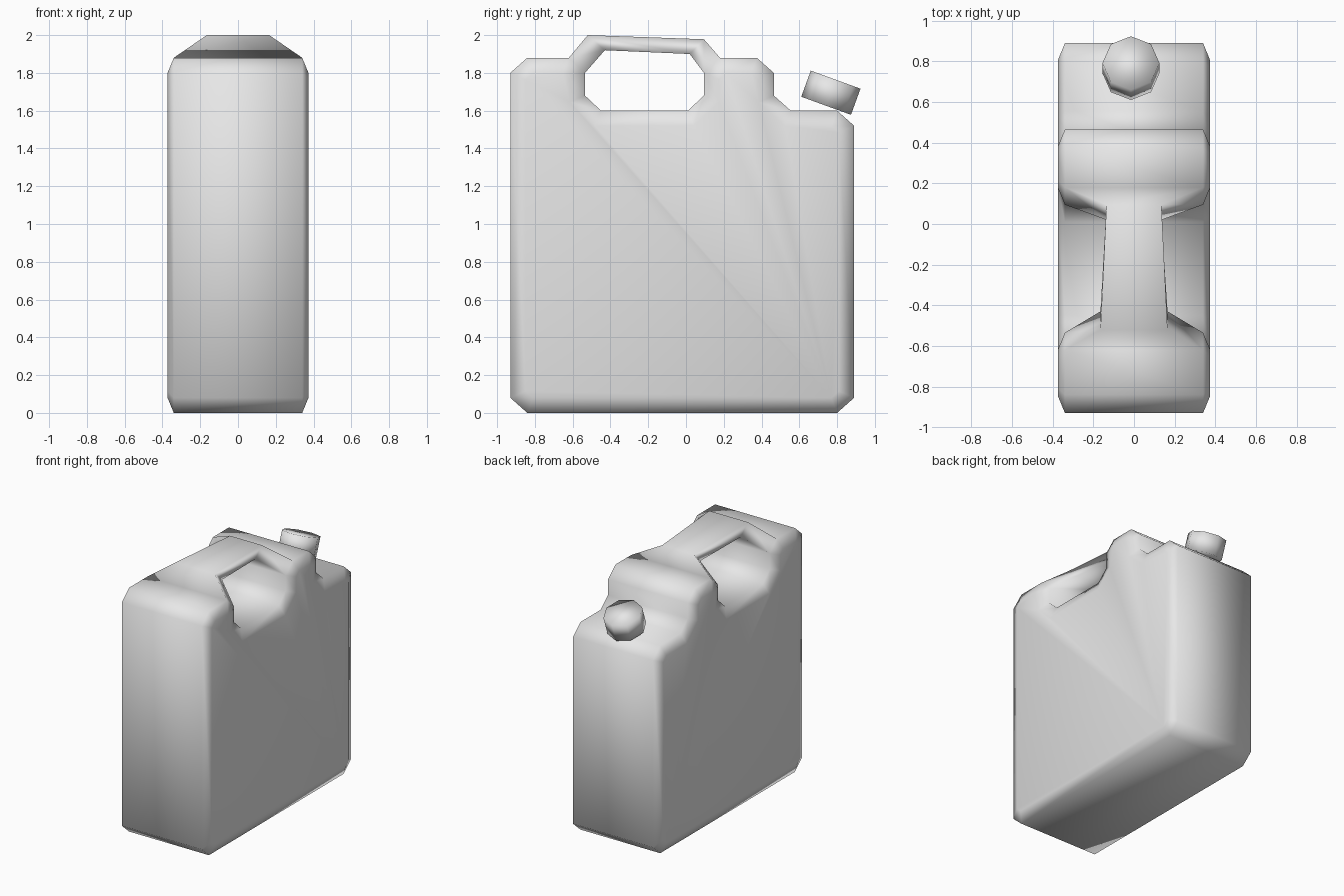
import bpy, bmesh, math
from mathutils import Vector

cube = bpy.data.objects.get("Cube")
if cube:
    bpy.data.objects.remove(cube, do_unlink=True)

grey = bpy.data.materials.new("light grey plastic")
grey.use_nodes = True
grey.diffuse_color = (0.8, 0.8, 0.8, 1)
grey.node_tree.nodes["Principled BSDF"].inputs["Base Color"].default_value = (0.8, 0.8, 0.8, 1)


def finish(name, bm):
    """Turn a bmesh into a smooth shaded object."""
    bmesh.ops.recalc_face_normals(bm, faces=bm.faces)
    mesh = bpy.data.meshes.new(name)
    bm.to_mesh(mesh)
    bm.free()
    mesh.materials.append(grey)
    mesh.shade_smooth()
    obj = bpy.data.objects.new(name, mesh)
    bpy.context.collection.objects.link(obj)
    return obj


def inset(points, d):
    """Mitred inset of a counter-clockwise outline."""
    result = []
    for i, p in enumerate(points):
        a = (p - points[i - 1]).normalized()
        b = (points[(i + 1) % len(points)] - p).normalized()
        na, nb = Vector((-a.y, a.x)), Vector((-b.y, b.x))
        result.append(p + (na + nb) * d / (1 + na.dot(nb)))
    return result


# Side outline of the can, with the grip slot and the cap step
outline = [Vector(p) for p in (
    (-0.84, 0), (0.80, 0), (0.89, 0.08), (0.89, 1.52), (0.80, 1.60),
    (0.555, 1.60), (0.465, 1.68), (0.465, 1.80), (0.375, 1.88),
    (0.18, 1.88), (0.095, 1.80), (0.095, 1.68), (0.01, 1.60),
    (-0.45, 1.60), (-0.535, 1.68), (-0.535, 1.80), (-0.62, 1.88),
    (-0.84, 1.88), (-0.93, 1.80), (-0.93, 0.08))]
n = len(outline)
back_root, front_root = 9, 15      # slot chamfers where the handle grows out

# Can body: four rings across the width, the outer two inset for the rounded rim
bm = bmesh.new()
small = inset(outline, 0.08)
rings = [[bm.verts.new((x, p.x, p.y)) for p in ring] for x, ring in
         ((-0.373, small), (-0.34, outline), (0.34, outline), (0.373, small))]
for k in range(3):
    for i in range(n):
        if k == 1 and i in (back_root, front_root):
            continue
        j = (i + 1) % n
        bm.faces.new((rings[k][i], rings[k][j], rings[k + 1][j], rings[k + 1][i]))
bm.faces.new(rings[0])
bm.faces.new(rings[3])

# Handle: flared legs rising from the slot chamfers to a narrow grip bar
def handle_loop(x, top, bottom):
    return [bm.verts.new((s * x, p[0], p[1])) for s, p in
            ((-1, top), (1, top), (1, bottom), (-1, bottom))]


def root_loop(top, bottom):
    return [rings[1][top], rings[2][top], rings[2][bottom], rings[1][bottom]]


loops = [root_loop(front_root + 1, front_root),
         handle_loop(0.165, (-0.52, 2.0), (-0.43, 1.92)),
         handle_loop(0.135, (0.095, 1.978), (0.02, 1.90)),
         root_loop(back_root, back_root + 1)]
for a, b in zip(loops, loops[1:]):
    for i in range(4):
        j = (i + 1) % 4
        bm.faces.new((a[i], a[j], b[j], b[i]))
finish("can_body", bm)

# Tilted eight-sided cap
bm = bmesh.new()
bmesh.ops.create_cone(bm, cap_ends=True, segments=8, radius1=0.14, radius2=0.14, depth=0.147)
cap = finish("cap", bm)
cap.location = (-0.015, 0.767, 1.695)
cap.rotation_euler = (math.radians(-20), 0, 0)
